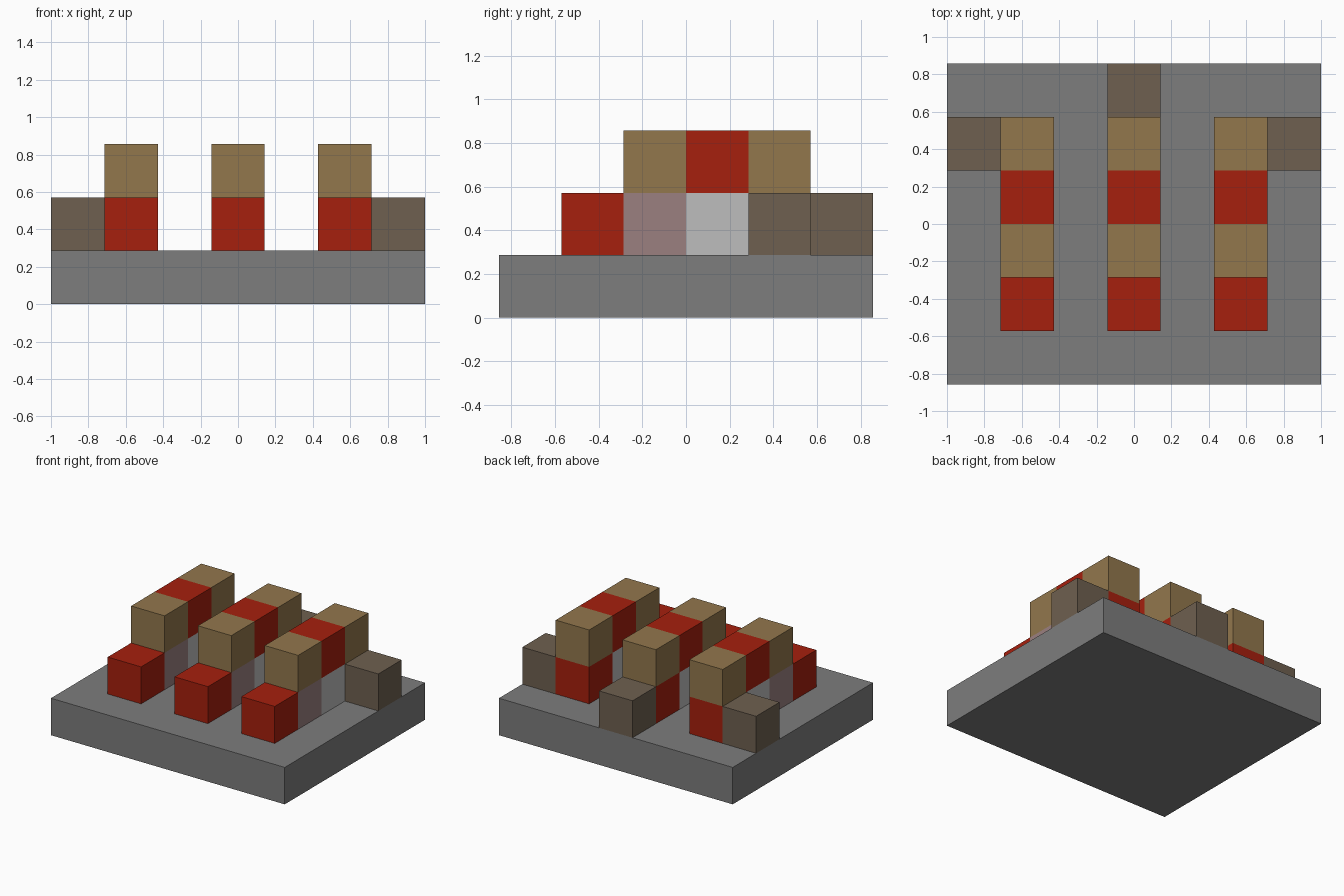
import bpy
import bmesh
from mathutils import Matrix, Vector

default = bpy.data.objects.get("Cube")
if default:
    bpy.data.objects.remove(default, do_unlink=True)

U = 2 / 7  # edge of one block


def material(name, color):
    mat = bpy.data.materials.new(name)
    mat.use_nodes = True
    mat.diffuse_color = (*color, 1)
    mat.node_tree.nodes["Principled BSDF"].inputs["Base Color"].default_value = (*color, 1)
    return mat


stone = material("stone grey", (0.205, 0.205, 0.205))
red = material("brick red", (0.381, 0.014, 0.004))
tan = material("plank tan", (0.288, 0.184, 0.073))
brown = material("dark brown", (0.156, 0.117, 0.08))
mauve = material("dusty mauve", (0.328, 0.216, 0.216))
pale = material("pale grey", (0.509, 0.509, 0.509))


def block(name, center, mat, size=(1, 1, 1)):
    """Box with centre and size given in block units."""
    bm = bmesh.new()
    bmesh.ops.create_cube(bm, size=U, matrix=Matrix.Diagonal((*size, 1)))
    mesh = bpy.data.meshes.new(name)
    bm.to_mesh(mesh)
    bm.free()
    mesh.materials.append(mat)
    obj = bpy.data.objects.new(name, mesh)
    obj.location = Vector(center) * U
    bpy.context.collection.objects.link(obj)


# Base slab
block("base_slab", (0, 0, 0.5), stone, (7, 6, 1))

# Three identical rows, each listed front to back
lower = [("front", red), ("inner_front", mauve), ("inner_back", pale), ("back", red)]
upper = [("front", tan), ("middle", red), ("back", tan)]
for side, x in (("right", -2), ("centre", 0), ("left", 2)):
    for i, (part, mat) in enumerate(lower):
        block(f"{side}_lower_{part}_block", (x, i - 1.5, 1.5), mat)
    for i, (part, mat) in enumerate(upper):
        block(f"{side}_upper_{part}_block", (x, i - 0.5, 2.5), mat)

# Outer brown blocks beside and behind the rows
block("right_side_block", (-3, 1.5, 1.5), brown)
block("left_side_block", (3, 1.5, 1.5), brown)
block("rear_block", (0, 2.5, 1.5), brown)
